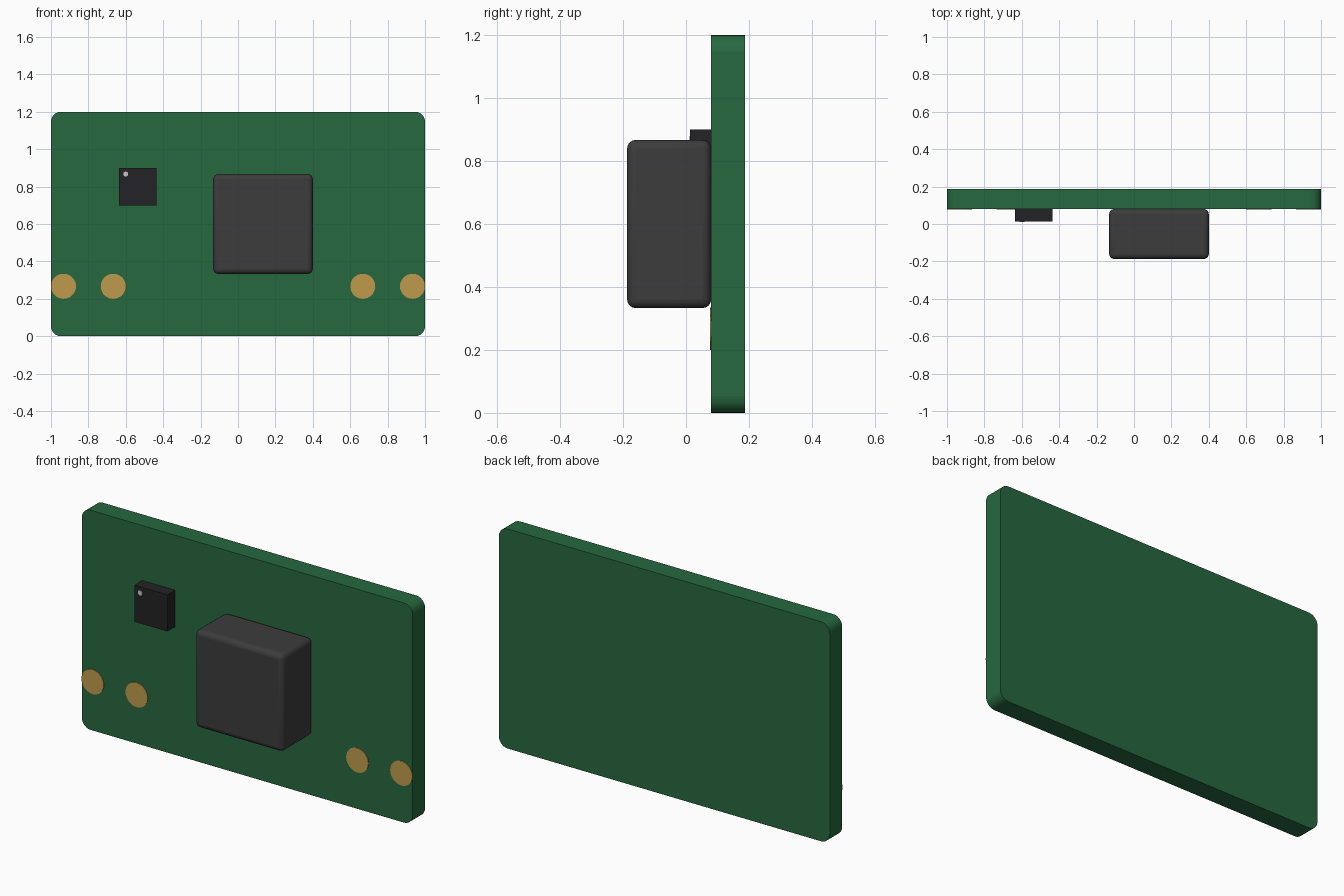
import bpy, math

if "Cube" in bpy.data.objects:
    bpy.data.objects.remove(bpy.data.objects["Cube"])

FACE = 0.08  # front face of the board


def material(name, rgb):
    m = bpy.data.materials.new(name)
    m.diffuse_color = (*rgb, 1)
    m.use_nodes = True
    m.node_tree.nodes["Principled BSDF"].inputs["Base Color"].default_value = m.diffuse_color
    return m


green = material("board_green", (0.02, 0.14, 0.05))
dark = material("chip_black", (0.017, 0.016, 0.018))
grey = material("inductor_grey", (0.045, 0.045, 0.045))
gold = material("pad_gold", (0.52, 0.33, 0.07))
white = material("mark_white", (0.75, 0.75, 0.75))


def finish(o, name, mat):
    o.name = name
    o.data.materials.append(mat)
    bpy.ops.object.shade_smooth_by_angle(angle=math.radians(35))
    return o


def box(name, x, y, z, mat):
    """Box from (min, max) pairs on each axis."""
    bpy.ops.mesh.primitive_cube_add(size=1, location=[sum(r) / 2 for r in (x, y, z)])
    o = bpy.context.object
    o.scale = [r[1] - r[0] for r in (x, y, z)]
    bpy.ops.object.transform_apply(location=False, rotation=False, scale=True)
    return finish(o, name, mat)


def disc(name, x, z, radius, y_back, depth, mat, sides=32):
    """Thin round disc facing the front."""
    bpy.ops.mesh.primitive_cylinder_add(vertices=sides, radius=radius, depth=depth,
                                        location=(x, y_back - depth / 2, z),
                                        rotation=(math.pi / 2, 0, 0))
    return finish(bpy.context.object, name, mat)


def bevel(o, width, segments):
    b = o.modifiers.new("bevel", "BEVEL")
    b.width, b.segments = width, segments
    return b


# circuit board: only the four outline corners are rounded
board = box("circuit_board", (-1, 1), (FACE, 0.187), (0, 1.2), green)
weight = board.data.attributes.new("bevel_weight_edge", "FLOAT", "EDGE")
for e in board.data.edges:
    a, b = (board.data.vertices[i].co for i in e.vertices)
    weight.data[e.index].value = 1.0 if abs(a.y - b.y) > 0.01 else 0.0
bevel(board, 0.053, 6).limit_method = 'WEIGHT'

# large inductor block with soft edges
inductor = box("inductor", (-0.133, 0.4), (-0.187, FACE), (0.333, 0.867), grey)
bevel(inductor, 0.027, 4)

# small chip and its pin-one mark
box("chip", (-0.636, -0.436), (0.013, FACE), (0.7, 0.9), dark)
disc("chip_mark", -0.6, 0.867, 0.0133, 0.014, 0.003, white, 16)

# solder pads, mirrored left and right
for side in (-1, 1):
    for label, x in (("inner", 0.667), ("outer", 0.933)):
        disc(f"solder_pad_{label}_{'left' if side < 0 else 'right'}",
             side * x, 0.267, 0.067, FACE + 0.001, 0.004, gold)
